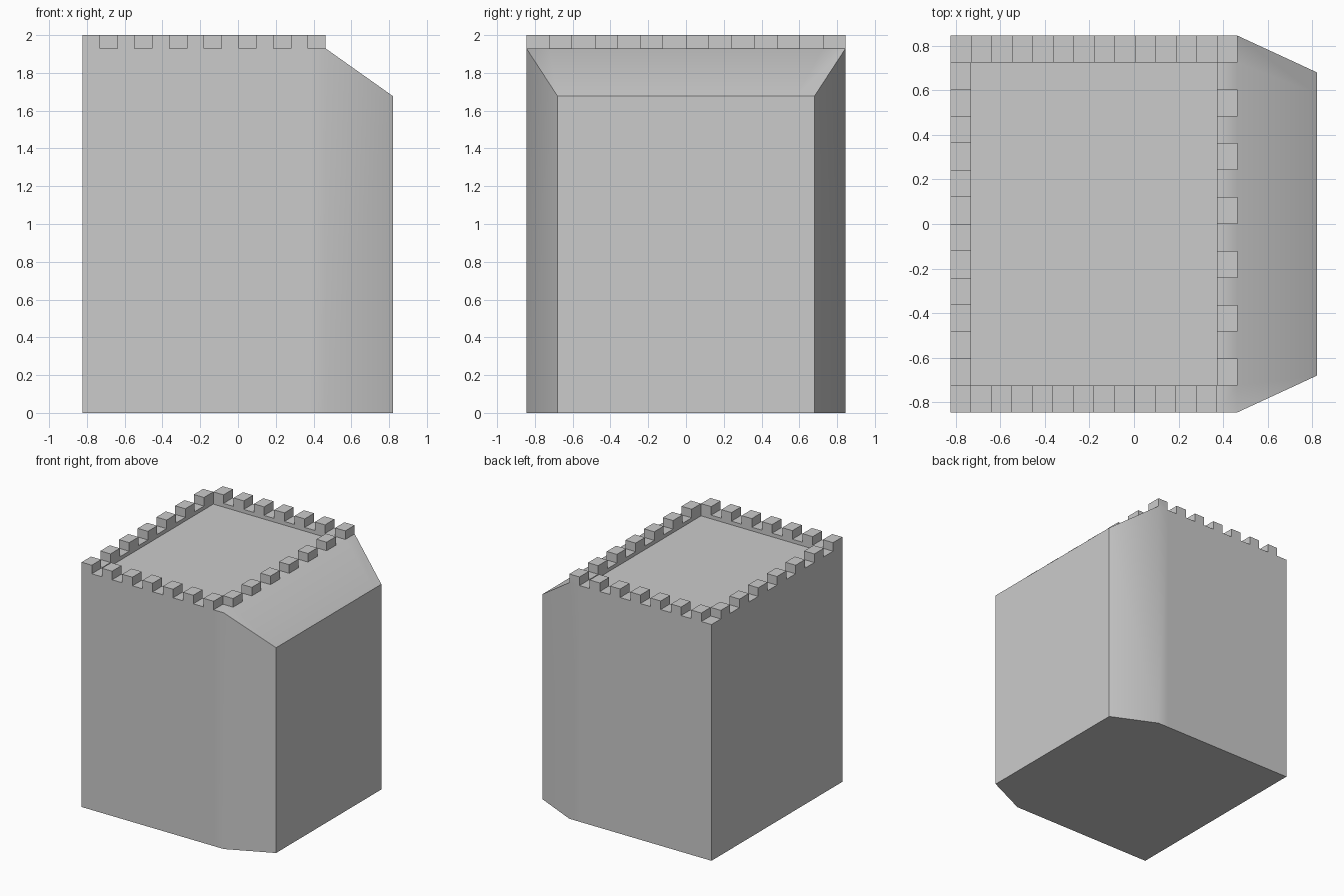
import bpy, bmesh, math
from mathutils import Matrix, Vector

if "Cube" in bpy.data.objects:
    bpy.data.objects.remove(bpy.data.objects["Cube"])

N = 14                      # parapet cells per side
X0, X1, Y = -0.822, 0.463, 0.845
XF, YF, ZF = 0.82, 0.68, 1.677   # tapered face
Z_WALL, Z_TOP, Z_FLOOR = 1.93, 2.0, 1.90
CX, HX = (X0 + X1) / 2, (X1 - X0) / 2

bm = bmesh.new()

# Roof grid, whose border ring of cells becomes the parapet
bmesh.ops.create_grid(bm, x_segments=N, y_segments=N, size=1,
                      matrix=Matrix.Translation((CX, 0, Z_WALL)) @ Matrix.Diagonal((HX, Y, 1, 1)))


def cell(face):
    c = face.calc_center_median()
    return int((c.x - X0) / (2 * HX) * N), int((c.y + Y) / (2 * Y) * N)


cells = {f: cell(f) for f in bm.faces}
ring = [f for f, ij in cells.items() if {0, N - 1} & set(ij)]
inner = [f for f in cells if f not in ring]
teeth = [f for f in ring if sum(cells[f]) % 2 == 0]


def extrude_edges(edges):
    out = bmesh.ops.extrude_edge_only(bm, edges=edges)["geom"]
    return ([g for g in out if isinstance(g, bmesh.types.BMVert)],
            [g for g in out if isinstance(g, bmesh.types.BMEdge)])


# Straight walls on three sides, sloped shoulder and end wall on the fourth
border = [e for e in bm.edges if e.is_boundary]
end = [e for e in border if all(abs(v.co.x - X1) < 1e-4 for v in e.verts)]
verts, _ = extrude_edges([e for e in border if e not in end])
for v in verts:
    v.co.z = 0
verts, edges = extrude_edges(end)
tip = set(verts)
edges = [e for e in edges if tip.issuperset(e.verts)]
for v in verts:
    v.co = (XF, v.co.y * YF / Y, ZF)
verts, _ = extrude_edges(edges)
for v in verts:
    v.co.z = 0


def near(x, y, z):
    return min(bm.verts, key=lambda v: (v.co - Vector((x, y, z))).length)


# Angled corner walls, then the underside
for s in (-1, 1):
    bm.faces.new([near(X1, s * Y, 0), near(XF, s * YF, 0),
                  near(XF, s * YF, ZF), near(X1, s * Y, Z_WALL)])
bmesh.ops.holes_fill(bm, edges=[e for e in bm.edges if e.is_boundary], sides=0)

# Sunken roof floor: one merged face pushed down inside the ring
floor = bmesh.ops.dissolve_faces(bm, faces=inner, use_verts=False)["region"]
for f in bmesh.ops.extrude_discrete_faces(bm, faces=floor)["faces"]:
    for v in f.verts:
        v.co.z = Z_FLOOR
bmesh.ops.delete(bm, geom=[v for v in bm.verts if not v.link_faces], context='VERTS')

# Battlement teeth in a checker pattern around the ring
for f in bmesh.ops.extrude_discrete_faces(bm, faces=teeth)["faces"]:
    for v in f.verts:
        v.co.z = Z_TOP

bmesh.ops.recalc_face_normals(bm, faces=bm.faces[:])
mesh = bpy.data.meshes.new("tower")
bm.to_mesh(mesh)
bm.free()
tower = bpy.data.objects.new("tower", mesh)
bpy.context.collection.objects.link(tower)
bpy.context.view_layer.objects.active = tower
tower.select_set(True)
bpy.ops.object.shade_smooth_by_angle(angle=math.radians(40))
